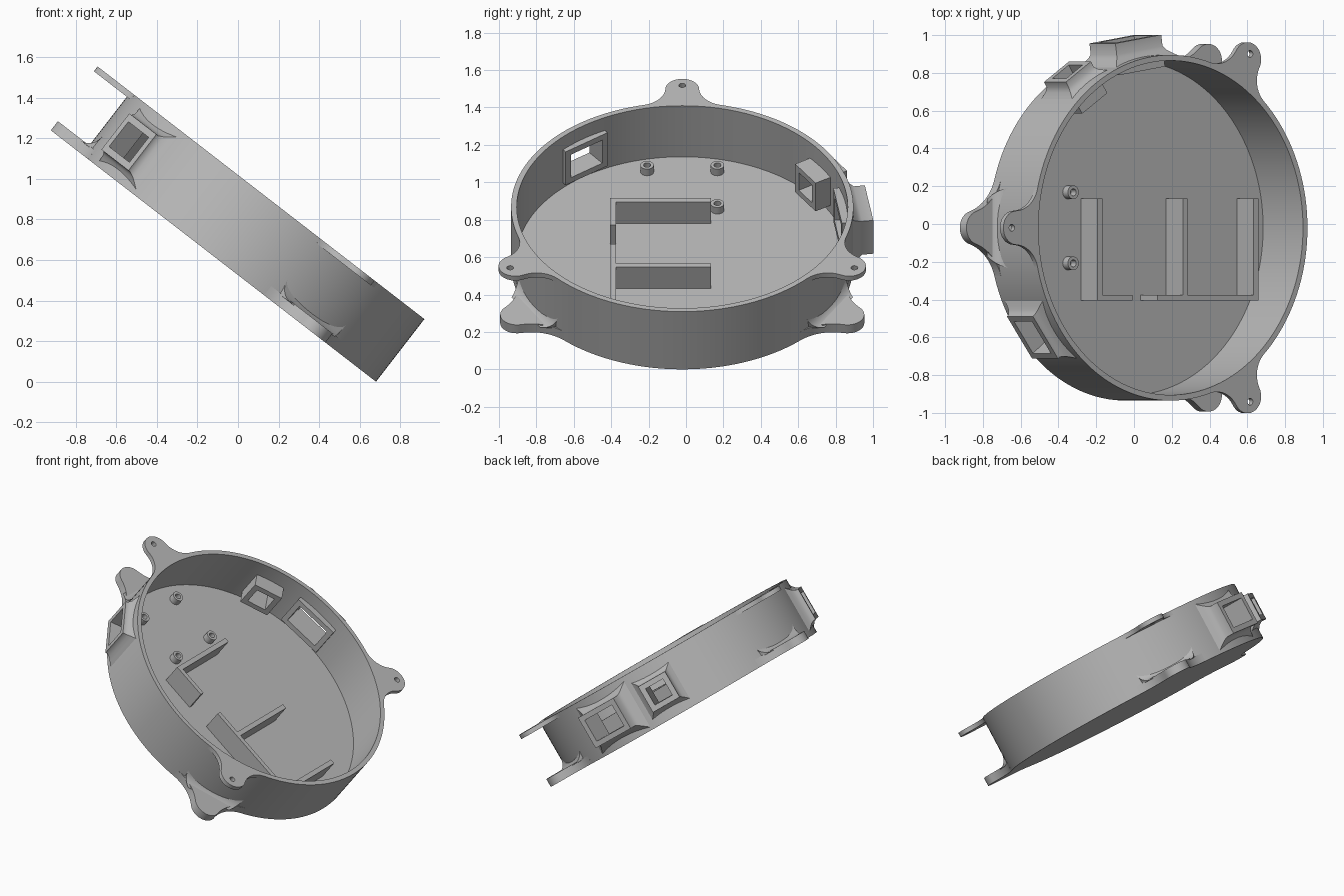
import bpy, bmesh
from math import sin, cos, pi, radians, acos, atan2, sqrt
from mathutils import Matrix

if "Cube" in bpy.data.objects:
    bpy.data.objects.remove(bpy.data.objects["Cube"])

TILT = radians(37.7)
R, RI, H, FLOOR = 0.915, 0.885, 0.39, 0.045
BASE = Matrix.Translation((-0.044, -0.02, R * sin(TILT))) @ Matrix.Rotation(TILT, 4, 'Y')
MID = 0.19  # height of the port centres above the underside

grey = bpy.data.materials.new("light_grey_plastic")
grey.use_nodes = True
COLOUR = (0.48, 0.48, 0.48, 1)
grey.diffuse_color = COLOUR
grey.node_tree.nodes["Principled BSDF"].inputs["Base Color"].default_value = COLOUR


def loft(name, rows, angle=0.0):
    """Closed solid through rows of matching points, turned about the tray axis."""
    bm = bmesh.new()
    rings = [[bm.verts.new(p) for p in row] for row in rows]
    for a, b in zip(rings, rings[1:]):
        for i in range(len(a)):
            j = (i + 1) % len(a)
            bm.faces.new((a[i], a[j], b[j], b[i]))
    bm.faces.new(rings[0][::-1])
    bm.faces.new(rings[-1])
    bmesh.ops.recalc_face_normals(bm, faces=bm.faces)
    mesh = bpy.data.meshes.new(name)
    bm.to_mesh(mesh)
    bm.free()
    mesh.materials.append(grey)
    ob = bpy.data.objects.new(name, mesh)
    bpy.context.collection.objects.link(ob)
    ob.matrix_world = BASE @ Matrix.Rotation(angle, 4, 'Z')
    return ob


def prism(name, outline, z0, z1, angle=0.0):
    return loft(name, [[(x, y, z) for x, y in outline] for z in (z0, z1)], angle)


def circle(x, y, r, n):
    return [(x + r * cos(2 * pi * i / n), y + r * sin(2 * pi * i / n)) for i in range(n)]


def box(name, x0, x1, y0, y1, z0, z1):
    return prism(name, [(x0, y0), (x1, y0), (x1, y1), (x0, y1)], z0, z1)


def rect(d, length, height):
    a, b = length / 2, height / 2
    return [(d, -a, MID - b), (d, a, MID - b), (d, a, MID + b), (d, -a, MID + b)]


def cut(ob, cutter, keep=False):
    cutter.hide_render = True
    mod = ob.modifiers.new("cut", 'BOOLEAN')
    mod.operation, mod.solver, mod.object = 'DIFFERENCE', 'EXACT', cutter
    bpy.context.view_layer.update()
    bpy.context.view_layer.objects.active = ob
    bpy.ops.object.modifier_apply(modifier=mod.name)
    if not keep:
        bpy.data.objects.remove(cutter)


def arc(cx, cy, r, a0, a1, n):
    return [(cx + r * cos(a0 + (a1 - a0) * i / n), cy + r * sin(a0 + (a1 - a0) * i / n))
            for i in range(n + 1)]


def lug_outline(c, rc, f):
    """Round tip blended into the tray wall by two concave fillets."""
    phi = acos(((R + f) ** 2 + c * c - (rc + f) ** 2) / (2 * (R + f) * c))
    fx, fy = (R + f) * cos(phi), (R + f) * sin(phi)
    beta = atan2(fy, fx - c)
    side = arc(fx, fy, f, beta + pi, phi + pi, 10)
    tip = arc(c, 0, rc, -beta, beta, 20)
    lower = [(x, -y) for x, y in side[::-1]]
    return lower + tip[1:-1] + side + arc(0, 0, R - 0.015, phi, -phi, 10)


# Tray
tray = prism("tray", circle(0, 0, R, 144), 0, H)
cut(tray, prism("cavity_cutter", circle(0, 0, RI, 144), FLOOR, H + 0.1))

# Ports through the wall: name, angle, length, height, inner and outer distance
ports = [
    ("small_port", 123, 0.20, 0.19, 0.785, 0.985),
    ("wide_port", 98.5, 0.31, 0.225, 0.84, 1.01),
    ("front_port", -143, 0.28, 0.225, 0.85, 0.965),
]
for name, deg, ln, ht, d0, d1 in ports:
    a = radians(deg)
    skirt = [rect(d, ln + g, ht + g) for d, g in
             ((0.887, 0), (0.887, 0.12), (0.912, 0.06), (0.928, 0.025), (0.95, 0))]
    frame = loft(name, [rect(d0, ln, ht)] + skirt + [rect(d1, ln, ht)], a)
    opening = loft(name + "_cutter",
                   [rect(d, ln - 0.07, ht - 0.07) for d in (0.7, 1.1)], a)
    cut(tray, opening, keep=True)
    cut(frame, opening)

# Mounting lugs: thin drilled ones at the rim, thicker ones at the base
for side, deg in (("back", 180), ("left", 60), ("right", -60)):
    a = radians(deg)
    top = prism(side + "_rim_lug", lug_outline(1.03, 0.09, 0.15), H - 0.03, H, a)
    cut(top, prism("hole_cutter", circle(1.063, 0, 0.018, 24), 0.2, 0.5, a))
    prism(side + "_base_lug", lug_outline(1.02, 0.09, 0.25), 0, 0.057, a)
    # Concave web between the base lug and the wall
    rows = []
    for i in range(9):
        s = pi / 2 * i / 8
        r, z = 0.965 - 0.075 * sin(s), 0.05 + 0.085 * (1 - cos(s))
        w = 0.21 - 0.75 * (r - 0.89)
        rows.append([(0.888, -0.2, z), (r, -w, z), (r, w, z), (0.888, 0.2, z)])
    loft(side + "_lug_web", rows, a)

# Hollow standoffs on the floor
for u in (-0.755, -0.42):
    for v in (-0.188, 0.188):
        post = prism("standoff", circle(u, v, 0.036, 32), FLOOR - 0.01, FLOOR + 0.045)
        cut(post, prism("bore_cutter", circle(u, v, 0.019, 24), FLOOR, 0.2))

# Battery bay: three cross walls and a long wall with a gap
TOP = FLOOR + 0.145
for u in (-0.335, 0.235, 0.71):
    box("cross_wall", u, u + 0.032, -0.385, 0.154, FLOOR - 0.01, TOP)
for u0, u1 in ((-0.335, -0.1), (0.065, 0.742)):
    box("long_wall", u0, u1, -0.385, -0.355, FLOOR - 0.01, TOP)

# Smooth the curved walls and keep the edges sharp
bpy.ops.object.select_all(action='DESELECT')
for ob in bpy.context.collection.objects:
    if ob.type == 'MESH' and grey.name in ob.data.materials:
        ob.select_set(True)
        bpy.context.view_layer.objects.active = ob
bpy.ops.object.shade_smooth_by_angle(angle=radians(30))
